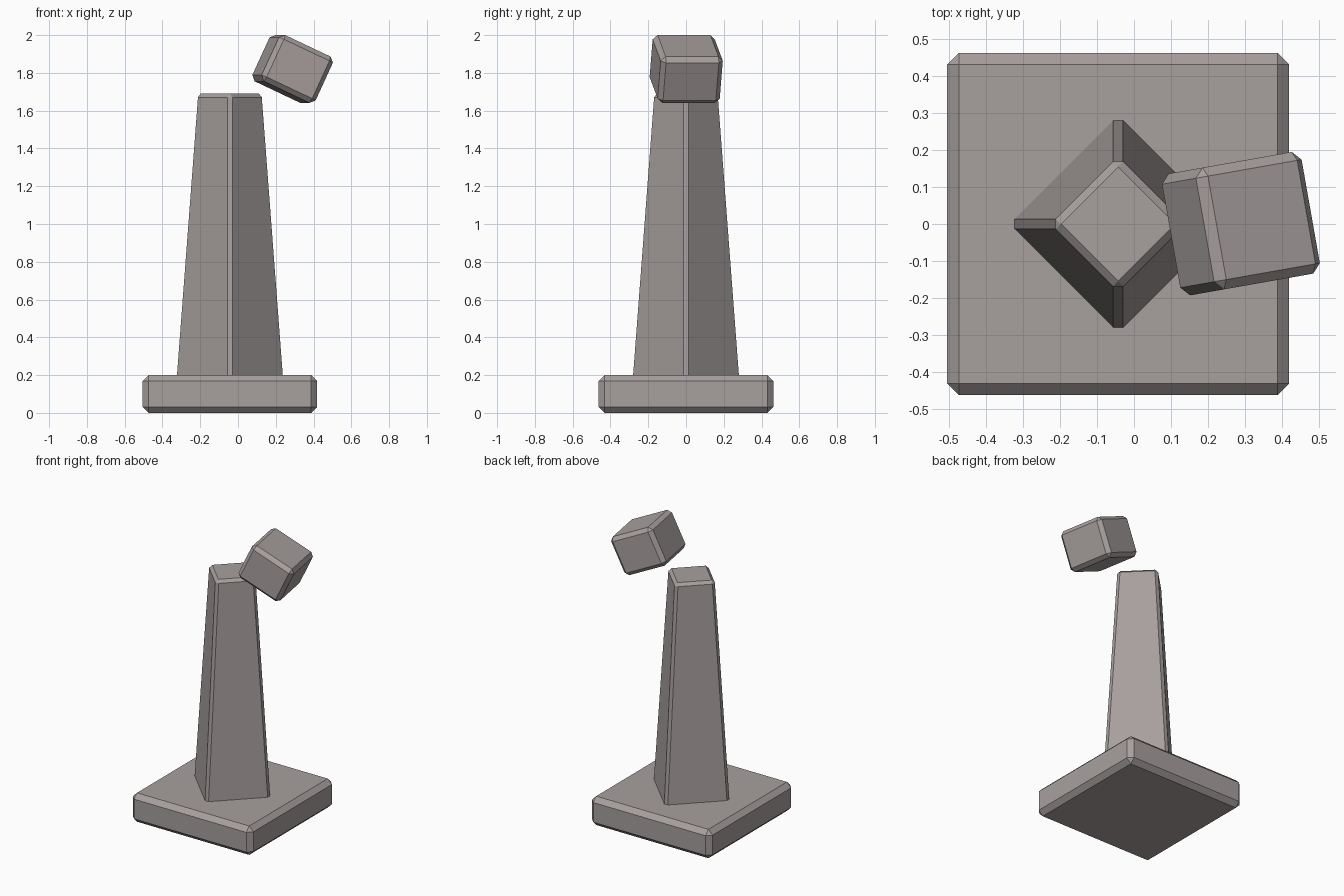
import bpy, bmesh
from math import radians
from mathutils import Matrix

if "Cube" in bpy.data.objects:
    bpy.data.objects.remove(bpy.data.objects["Cube"], do_unlink=True)

AXIS_X = -0.043  # centre line of base and column

stone = bpy.data.materials.new("warm grey stone")
stone.use_nodes = True
colour = (0.39, 0.35, 0.345, 1)
stone.diffuse_color = colour
stone.node_tree.nodes["Principled BSDF"].inputs["Base Color"].default_value = colour


def add_part(name, bm, chamfer, location, rotation=(0, 0, 0)):
    """Chamfer every edge, then place the part in the scene."""
    bmesh.ops.bevel(bm, geom=bm.edges[:], offset=chamfer, segments=1,
                    affect='EDGES', clamp_overlap=True)
    bmesh.ops.recalc_face_normals(bm, faces=bm.faces[:])
    mesh = bpy.data.meshes.new(name)
    bm.to_mesh(mesh)
    bm.free()
    mesh.materials.append(stone)
    obj = bpy.data.objects.new(name, mesh)
    obj.location = location
    obj.rotation_euler = [radians(a) for a in rotation]
    bpy.context.collection.objects.link(obj)


def box(x, y, z):
    bm = bmesh.new()
    bmesh.ops.create_cube(bm, size=1, matrix=Matrix.Diagonal((x, y, z, 1)))
    return bm


# Square plinth
add_part("base", box(0.925, 0.925, 0.2), 0.032, (AXIS_X, 0, 0.1))

# Tapered four-sided column set corner-first, its foot sunk into the plinth
bottom, top = 0.14, 1.69
column = bmesh.new()
bmesh.ops.create_cone(column, cap_ends=True, segments=4, radius1=0.298,
                      radius2=0.181, depth=top - bottom)
add_part("column", column, 0.019, (AXIS_X, 0, (top + bottom) / 2))

# Tilted block floating beside the column top
add_part("floating_block", box(0.32, 0.334, 0.27), 0.025,
         (0.289, 0.001, 1.821), (0, 25, 10))
